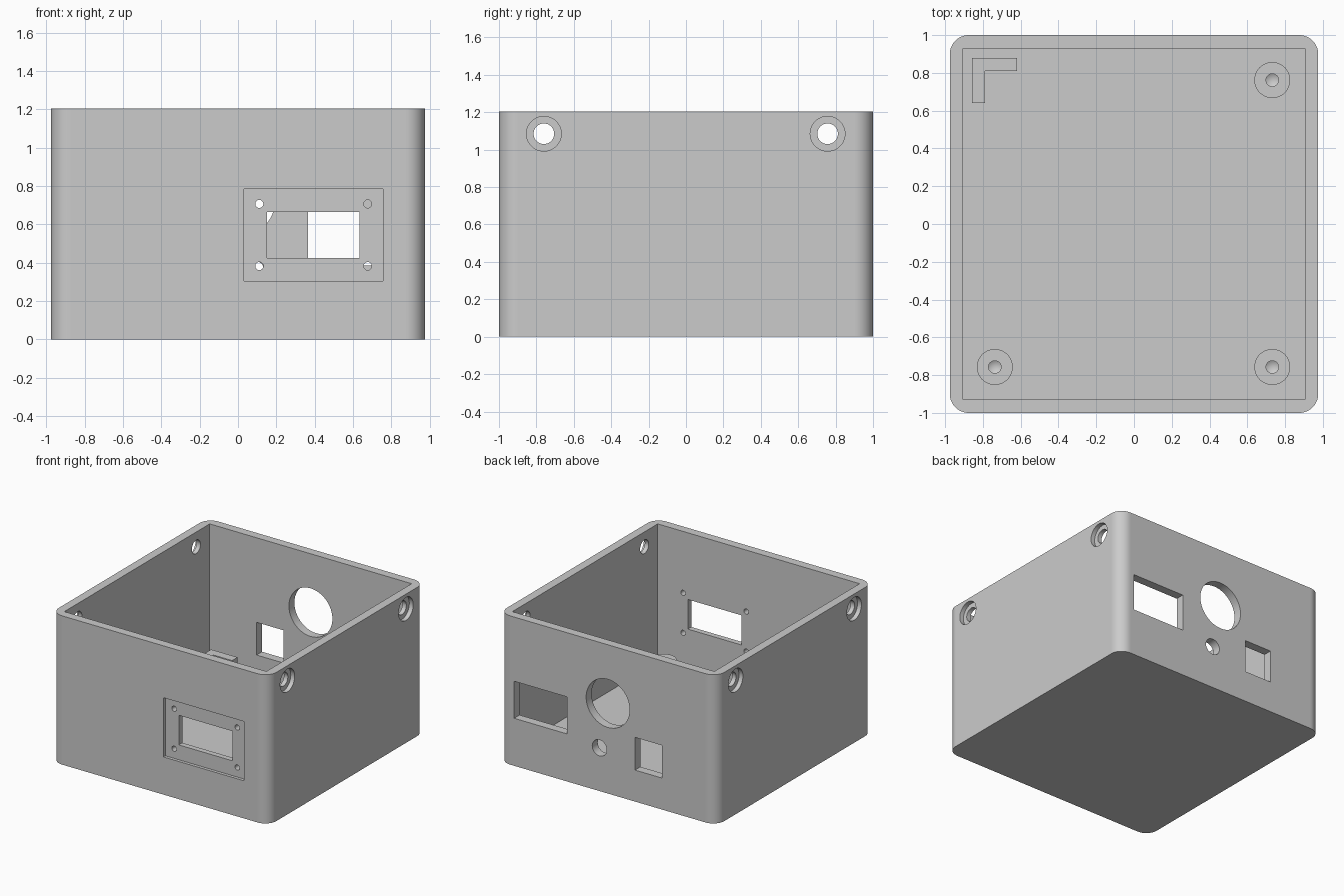
import bpy, bmesh, math
from mathutils import Matrix, Vector

old = bpy.data.objects.get("Cube")
if old:
    bpy.data.objects.remove(old, do_unlink=True)

W, D, H = 0.975, 1.0, 1.205      # half width, half depth, height
WALL, FLOOR, RADIUS = 0.07, 0.085, 0.1
BOSS_TOP = 0.22

# One plain grey plastic
grey = bpy.data.materials.new("grey plastic")
grey.use_nodes = True
colour = (0.6, 0.6, 0.6, 1)
grey.diffuse_color = colour
grey.node_tree.nodes["Principled BSDF"].inputs["Base Color"].default_value = colour


def add_object(name, bm):
    bmesh.ops.recalc_face_normals(bm, faces=bm.faces)
    mesh = bpy.data.meshes.new(name)
    bm.to_mesh(mesh)
    bm.free()
    mesh.materials.append(grey)
    obj = bpy.data.objects.new(name, mesh)
    bpy.context.collection.objects.link(obj)
    return obj


def prism(name, outline, z0, z1):
    """Extrude a flat outline upwards."""
    bm = bmesh.new()
    face = bm.faces.new([bm.verts.new((x, y, z0)) for x, y in outline])
    top = bmesh.ops.extrude_face_region(bm, geom=[face])["geom"]
    verts = [v for v in top if isinstance(v, bmesh.types.BMVert)]
    bmesh.ops.translate(bm, verts=verts, vec=(0, 0, z1 - z0))
    return add_object(name, bm)


def box(name, low, high):
    x0, y0, z0 = low
    x1, y1, z1 = high
    return prism(name, [(x0, y0), (x1, y0), (x1, y1), (x0, y1)], z0, z1)


def rod(name, start, end, radius):
    """Cylinder between two points."""
    a, b = Vector(start), Vector(end)
    turn = (b - a).to_track_quat("Z", "Y").to_matrix().to_4x4()
    bm = bmesh.new()
    bmesh.ops.create_cone(bm, cap_ends=True, segments=48, radius1=radius, radius2=radius,
                          depth=(b - a).length, matrix=Matrix.Translation((a + b) / 2) @ turn)
    return add_object(name, bm)


def cut(target, cutter):
    cutter.hide_render = True
    mod = target.modifiers.new("cut", "BOOLEAN")
    mod.operation, mod.solver, mod.object = "DIFFERENCE", "EXACT", cutter
    bpy.context.view_layer.objects.active = target
    bpy.ops.object.modifier_apply(modifier=mod.name)
    bpy.data.objects.remove(cutter, do_unlink=True)


def smooth(obj):
    """Smooth curved faces, keep the flat walls flat."""
    bpy.ops.object.select_all(action="DESELECT")
    obj.select_set(True)
    bpy.context.view_layer.objects.active = obj
    bpy.ops.object.shade_smooth_by_angle(angle=math.radians(30))
    for p in obj.data.polygons:
        if max(abs(c) for c in p.normal) > 0.9995:
            p.use_smooth = False


# Open box with rounded outer corners and a square cavity
outline = []
steps = 16
for corner, (sx, sy) in enumerate([(1, 1), (-1, 1), (-1, -1), (1, -1)]):
    for i in range(steps + 1):
        a = math.pi / 2 * (corner + i / steps)
        outline.append((sx * (W - RADIUS) + RADIUS * math.cos(a),
                        sy * (D - RADIUS) + RADIUS * math.sin(a)))
case = prism("enclosure", outline, 0, H)
cut(case, box("cavity", (WALL - W, WALL - D, FLOOR), (W - WALL, D - WALL, H + 0.2)))

# Front display: shallow recess, window and four screw holes
front, inside = -D - 0.1, -D + WALL + 0.1
cut(case, box("recess", (0.032, front, 0.305), (0.756, -D + 0.025, 0.785)))
cut(case, box("window", (0.152, front, 0.425), (0.635, inside, 0.665)))
for x in (0.111, 0.677):
    for z in (0.383, 0.707):
        cut(case, rod("screw_hole", (x, front, z), (x, inside, z), 0.021))

# Back wall: two rectangular sockets and two round openings
back, inside = D + 0.1, D - WALL - 0.1
for x0, x1, z0, z1 in [(0.365, 0.84, 0.385, 0.685), (-0.485, -0.243, 0.255, 0.52)]:
    cut(case, box("socket", (x0, inside, z0), (x1, back, z1)))
for x, z, r in [(0, 0.73, 0.195), (0.075, 0.35, 0.065)]:
    cut(case, rod("round_opening", (x, inside, z), (x, back, z), r))

# Counterbored lid screws on both side walls
for side in (-1, 1):
    for y in (-0.76, 0.757):
        z = 1.085
        outer = side * (W + 0.1)
        cut(case, rod("lid_hole", (side * (W - WALL - 0.1), y, z), (outer, y, z), 0.055))
        cut(case, rod("counterbore", (side * (W - 0.035), y, z), (outer, y, z), 0.093))
smooth(case)

# Standoffs with blind, cone-bottomed screw holes
profile = [(0.095, FLOOR - 0.01), (0.095, BOSS_TOP), (0.033, BOSS_TOP),
           (0.033, 0.12), (0, 0.1)]
for name, x, y in [("back_standoff", 0.732, 0.762), ("front_standoff", 0.732, -0.757),
                   ("front_side_standoff", -0.737, -0.757)]:
    bm = bmesh.new()
    verts = [bm.verts.new((r, 0, z)) for r, z in profile]
    edges = [bm.edges.new(pair) for pair in zip(verts, verts[1:])]
    bmesh.ops.spin(bm, geom=verts + edges, cent=(0, 0, 0), axis=(0, 0, 1),
                   angle=math.tau, steps=48)
    bmesh.ops.remove_doubles(bm, verts=bm.verts, dist=0.0001)
    rim = [e for e in bm.edges if e.is_boundary]
    bmesh.ops.holes_fill(bm, edges=rim, sides=0)
    bmesh.ops.translate(bm, verts=bm.verts, vec=(x, y, 0))
    smooth(add_object(name, bm))

# L-shaped corner rest
prism("corner_rest", [(-0.857, 0.641), (-0.788, 0.641), (-0.788, 0.81), (-0.62, 0.81),
                      (-0.62, 0.88), (-0.857, 0.88)], FLOOR - 0.01, BOSS_TOP)
